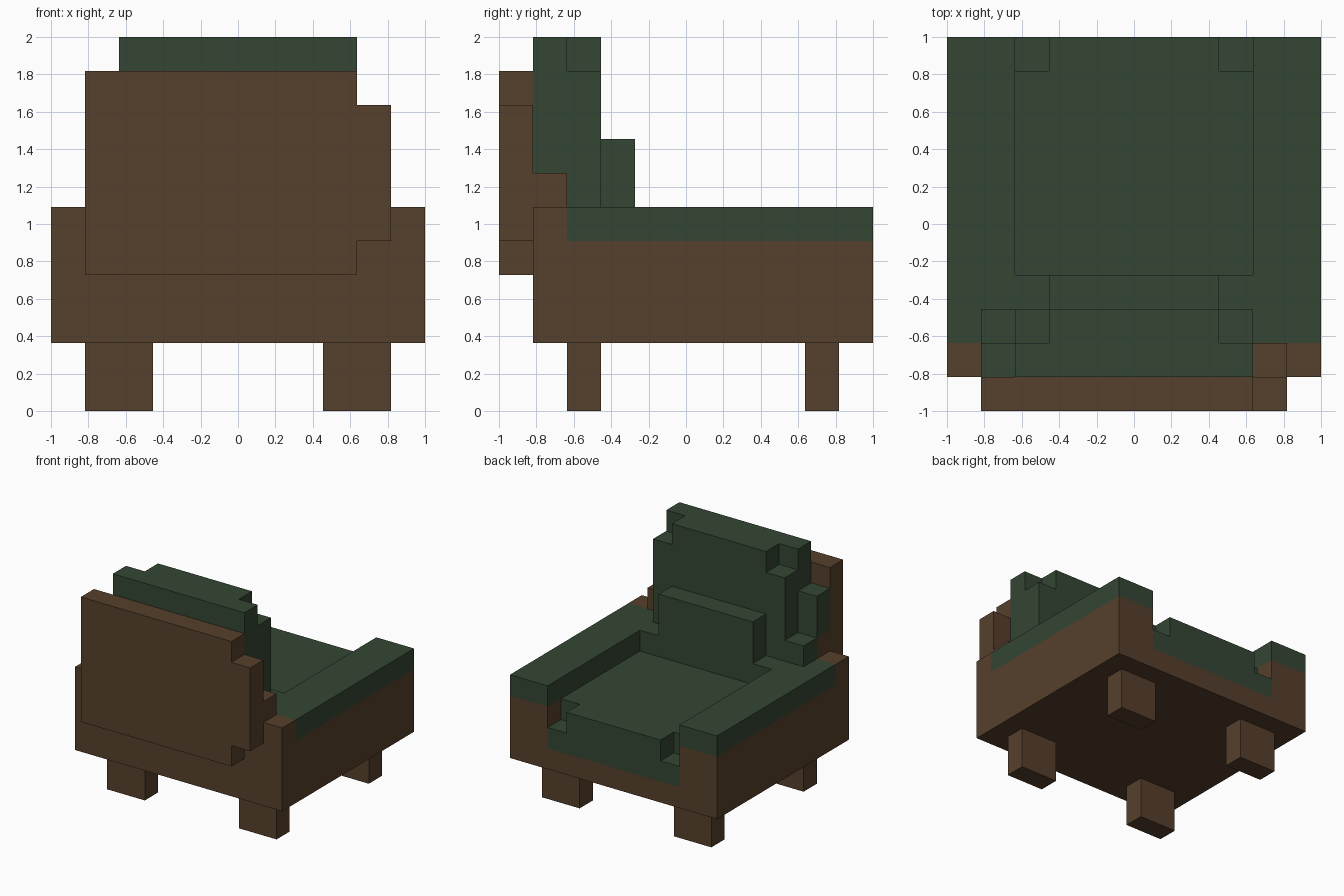
import bpy
import bmesh

if "Cube" in bpy.data.objects:
    bpy.data.objects.remove(bpy.data.objects["Cube"], do_unlink=True)

U = 2 / 11  # size of one grid block


def material(name, rgb):
    m = bpy.data.materials.new(name)
    m.use_nodes = True
    m.diffuse_color = (*rgb, 1)
    bsdf = m.node_tree.nodes["Principled BSDF"]
    bsdf.inputs["Base Color"].default_value = (*rgb, 1)
    bsdf.inputs["Roughness"].default_value = 0.9
    return m


WOOD = material("brown wood", (0.093, 0.051, 0.025))
FABRIC = material("dark green fabric", (0.034, 0.061, 0.034))


def prism(name, mat, *layers):
    """Each layer is (x-z outline, y start, y end) in blocks."""
    bm = bmesh.new()
    for outline, y0, y1 in layers:
        verts = [bm.verts.new((x * U - 1, y0 * U - 1, z * U)) for x, z in outline]
        face = bm.faces.new(verts)
        ext = bmesh.ops.extrude_face_region(bm, geom=[face], use_keep_orig=True)
        moved = [g for g in ext["geom"] if isinstance(g, bmesh.types.BMVert)]
        bmesh.ops.translate(bm, verts=moved, vec=(0, (y1 - y0) * U, 0))
    bmesh.ops.recalc_face_normals(bm, faces=bm.faces[:])
    mesh = bpy.data.meshes.new(name)
    bm.to_mesh(mesh)
    bm.free()
    mesh.materials.append(mat)
    obj = bpy.data.objects.new(name, mesh)
    bpy.context.collection.objects.link(obj)
    return obj


def rect(x0, x1, z0, z1):
    return [(x0, z0), (x1, z0), (x1, z1), (x0, z1)]


# Legs
for side, x in (("right", 1), ("left", 8)):
    for end, y in (("front", 2), ("rear", 9)):
        prism(f"{end}_{side}_leg", WOOD, (rect(x, x + 2, 0, 2), y, y + 1))

# Wooden body: trough holding the seat, with the two lower arms
prism("frame", WOOD, ([(0, 2), (11, 2), (11, 5), (9, 5), (9, 3), (2, 3), (2, 5), (0, 5)], 2, 11))

# Wooden rail under the backrest, with raised middle
prism("back_rail", WOOD,
      ([(0, 2), (11, 2), (11, 6), (10, 6), (10, 7), (1, 7), (1, 6), (0, 6)], 1, 2))

# Outer back board, stepped on its left edge
prism("back_board", WOOD,
      ([(1, 4), (9, 4), (9, 5), (10, 5), (10, 9), (9, 9), (9, 10), (1, 10)], 0, 1))

# Arm pads
for side, x in (("right", 0), ("left", 9)):
    prism(f"{side}_arm_pad", FABRIC, (rect(x, x + 2, 5, 6), 2, 11))

# Seat cushion with notched corners at the open end
prism("seat_cushion", FABRIC,
      (rect(2, 9, 3, 5), 2, 10),
      ([(2, 3), (9, 3), (9, 4), (8, 4), (8, 5), (3, 5), (3, 4), (2, 4)], 10, 11))

# Back cushion: rear layer, then front layer with notched top corners
prism("back_cushion", FABRIC,
      ([(2, 7), (9, 7), (9, 11), (2, 11), (2, 9), (1, 9), (1, 7)], 1, 2),
      ([(2, 5), (9, 5), (9, 10), (8, 10), (8, 11), (3, 11), (3, 10), (2, 10),
        (2, 7), (1, 7), (1, 6), (2, 6)], 2, 3))

# Lower back cushion
prism("lumbar_cushion", FABRIC,
      ([(2, 5), (9, 5), (9, 6), (8, 6), (8, 8), (3, 8), (3, 6), (2, 6)], 3, 4))
